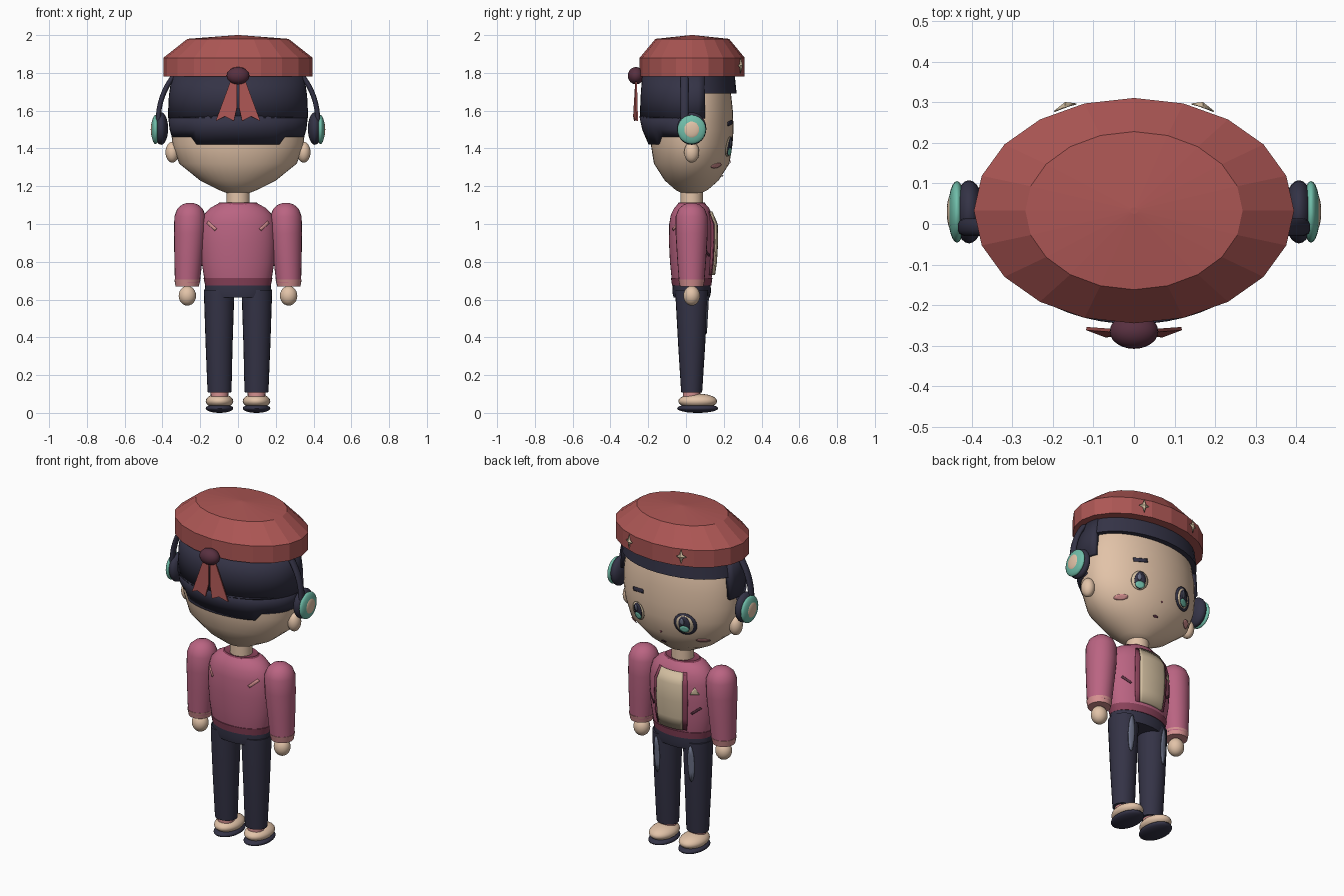
import bpy, bmesh, math
from mathutils import Matrix

if "Cube" in bpy.data.objects:
    bpy.data.objects.remove(bpy.data.objects["Cube"])


def make_mat(name, rgb):
    lin = [((c / 255 + 0.055) / 1.055) ** 2.4 for c in rgb] + [1.0]
    m = bpy.data.materials.new(name)
    m.use_nodes = True
    m.diffuse_color = lin
    m.node_tree.nodes["Principled BSDF"].inputs["Base Color"].default_value = lin
    return m


SKIN = make_mat("skin", (226, 195, 168))
RED = make_mat("hat red", (172, 86, 84))
ROSE = make_mat("jacket rose", (186, 100, 130))
DROSE = make_mat("dark rose", (138, 66, 90))
NAVY = make_mat("navy", (52, 51, 70))
TEAL = make_mat("teal", (112, 190, 170))
MAROON = make_mat("maroon", (88, 48, 64))
PINK = make_mat("pale pink", (214, 145, 145))
GREY = make_mat("blue grey", (108, 114, 136))
CREAM = make_mat("cream", (210, 190, 160))
CY = 0.03  # the body's centre line in y


def finish(name, bm, mat, angle=35, thick=0):
    bmesh.ops.recalc_face_normals(bm, faces=bm.faces)
    me = bpy.data.meshes.new(name)
    bm.to_mesh(me)
    bm.free()
    me.materials.append(mat)
    if angle:
        me.shade_smooth()
        me.set_sharp_from_angle(angle=math.radians(angle))
    ob = bpy.data.objects.new(name, me)
    bpy.context.collection.objects.link(ob)
    if thick:
        mod = ob.modifiers.new("thickness", "SOLIDIFY")
        mod.thickness = thick
        mod.offset = -1
    return ob


def lathe(name, rings, mat, segs=32, cy=CY, arc=None, angle=35, thick=0, shape=None):
    """Stack elliptical rings (z, rx, ry[, cx]); an arc in degrees leaves it open."""
    bm = bmesh.new()
    a0, a1 = arc or (0, 360)
    count = segs + 1 if arc else segs
    rows = []
    for z, rx, ry, *cx in rings:
        row = []
        for i in range(count):
            t = math.radians(a0 + (a1 - a0) * i / segs)
            p = [(cx[0] if cx else 0) + rx * math.cos(t), cy + ry * math.sin(t), z]
            row.append(bm.verts.new(shape(p) if shape else p))
        rows.append(row)
    for a, b in zip(rows, rows[1:]):
        for i in range(segs):
            j = (i + 1) % count
            bm.faces.new((a[i], a[j], b[j], b[i]))
    if not arc:
        bm.faces.new(rows[0])
        bm.faces.new(rows[-1])
    return finish(name, bm, mat, angle, thick)


def ball(name, loc, size, mat, segs=24):
    bm = bmesh.new()
    bmesh.ops.create_uvsphere(bm, u_segments=segs, v_segments=segs // 2, radius=1,
                              matrix=Matrix.Translation(loc) @ Matrix.Diagonal((*size, 1)))
    return finish(name, bm, mat, 60)


def surface(rings, x, z, side):
    """The y of a ring stack at x, z on its +y or -y side."""
    rings = sorted(rings)
    z = min(max(z, rings[0][0]), rings[-1][0])
    for a, b in zip(rings, rings[1:]):
        if a[0] <= z <= b[0]:
            f = (z - a[0]) / (b[0] - a[0])
            rx, ry = (a[k] + (b[k] - a[k]) * f for k in (1, 2))
            cx = a[3] if len(a) > 3 else 0
            return CY + side * ry * math.sqrt(max(0, 1 - ((x - cx) / rx) ** 2))


def decal(name, centre, pts, mat, rings, off=0.004, side=1, bump=0):
    """A thin patch of outline points draped on a ring stack."""
    bm = bmesh.new()

    def put(f, p):
        x, z = centre[0] + f * p[0], centre[1] + f * p[1]
        return bm.verts.new((x, surface(rings, x, z, side) + side * (off + bump * (1 - f)), z))
    mid = put(0, (0, 0))
    inner = [put(0.5, p) for p in pts]
    outer = [put(1, p) for p in pts]
    for i in range(len(pts)):
        j = (i + 1) % len(pts)
        bm.faces.new((mid, inner[i], inner[j]))
        bm.faces.new((inner[i], outer[i], outer[j], inner[j]))
    return finish(name, bm, mat, 35, 0.003)


def oval(rx, rz, n=20):
    return [(rx * math.cos(2 * math.pi * i / n), rz * math.sin(2 * math.pi * i / n)) for i in range(n)]


def slash(dx, dz, w):
    n = math.hypot(dx, dz)
    ox, oz = -dz / n * w, dx / n * w
    return [(dx + ox, dz + oz), (-dx + ox, -dz + oz), (-dx - ox, -dz - oz), (dx - ox, dz - oz)]


# Head and neck
head = [(1.16, .05, .045), (1.18, .1, .085), (1.23, .2, .142), (1.32, .312, .2), (1.42, .347, .216),
        (1.5, .355, .222), (1.6, .352, .218), (1.72, .33, .205), (1.82, .28, .17)]
lathe("head", head, SKIN, 40)
lathe("neck", [(1.06, .062, .06), (1.18, .062, .06)], SKIN, 20)

# Hair: a fringe band, side tier and nape tier
lathe("hair_fringe", [(1.69, .362, .238), (1.79, .348, .228)], NAVY, 32, thick=.03)
lathe("hair_sides", [(1.56, .372, .275), (1.68, .366, .27), (1.79, .35, .262)], NAVY, 28,
      arc=(165, 375), thick=.03)
lathe("hair_nape", [(1.42, .35, .228), (1.5, .362, .262), (1.57, .37, .277)], NAVY, 28, arc=(180, 360),
      thick=.025, shape=lambda p: (p[0], p[1], 1.46) if p[2] < 1.43 and abs(p[0]) > .22 else p)

# Hat with bead, ribbon tails and star pins
hat = [(1.78, .395, .278), (1.88, .395, .278), (1.98, .268, .195), (2.0, .01, .008)]
lathe("hat", hat, RED, 20, cy=.033, angle=0)
ball("hat_bead", (0, -.265, 1.785), (.06, .043, .046), MAROON)
for s, side in ((1, "left"), (-1, "right")):
    bm = bmesh.new()
    tail = [(.005, -.268, 1.77), (.035, -.268, 1.77), (.118, -.262, 1.545), (.07, -.28, 1.57),
            (.022, -.275, 1.545), (.005, -.27, 1.62)]
    bm.faces.new([bm.verts.new((s * x, y, z)) for x, y, z in tail])
    finish("ribbon_tail_" + side, bm, RED, 0, .008)
    star = [(0, .042), (.009, .011), (.028, 0), (.009, -.011), (0, -.042), (-.009, -.011), (-.028, 0), (-.009, .011)]
    decal("star_pin_" + side, (s * .17, 1.838), star, CREAM, hat, .008, bump=.012)

    # Ears and headphone cups
    ball("ear_" + side, (s * .348, CY, 1.38), (.036, .04, .055), SKIN)
    ball("cup_pad_" + side, (s * .407, CY, 1.505), (.037, .078, .086), NAVY)
    ball("cup_ring_" + side, (s * .437, CY, 1.5), (.022, .076, .077), TEAL)
    ball("cup_core_" + side, (s * .45, CY, 1.5), (.012, .045, .047), SKIN)

# Headband arch
cu = bpy.data.curves.new("headband", "CURVE")
cu.dimensions = "3D"
cu.bevel_depth = .014
cu.bevel_resolution = 3
sp = cu.splines.new("POLY")
sp.points.add(40)
for i, p in enumerate(sp.points):
    t = math.pi * i / 40
    p.co = (.422 * math.cos(t), 0, 1.55 + .395 * math.sin(t), 1)
cu.materials.append(NAVY)
band = bpy.data.objects.new("headband", cu)
band.location.y = -.008
band.scale.y = 1.5
bpy.context.collection.objects.link(band)

# Face
for s, side in ((1, "left"), (-1, "right")):
    ex, ez = s * .152, 1.41
    if s < 0:
        decal("eye_frame", (ex, ez), oval(.062, .066), NAVY, head, .005)
    decal("eye_white_" + side, (ex, ez), oval(.046, .054), CREAM, head, .009)
    decal("eye_iris_" + side, (ex, ez), oval(.031, .05), NAVY, head, .013)
    decal("eye_glow_" + side, (ex, ez - .028), oval(.026, .02), TEAL, head, .017)
    decal("eye_glint_" + side, (ex + .008, ez + .016), oval(.01, .02), GREY, head, .017)
    decal("blush_" + side, (s * .225, 1.31), oval(.03, .013), PINK, head, .005)
decal("brow", (.15, 1.535), slash(.04, -.006, .011), NAVY, head, .006)
decal("mouth", (.01, 1.255), oval(.016, .006, 10), MAROON, head)
decal("nose", (0, 1.33), oval(.005, .006, 8), DROSE, head)

# Jacket with hem, collar, front panel and painted slashes
torso = [(.68, .17, .1), (.72, .18, .107), (.8, .193, .115), (.9, .199, .12), (1.0, .196, .119),
         (1.05, .18, .11), (1.085, .148, .092), (1.105, .11, .074)]
lathe("jacket", torso, ROSE, 40)
lathe("jacket_hem", [(.675, .174, .104), (.715, .183, .11)], DROSE, 40)
lathe("collar", [(1.095, .118, .08), (1.113, .1, .07), (1.109, .072, .062)], DROSE, 32)
panel = [(.73, .187, .124), (.8, .203, .134), (.9, .211, .14), (1.0, .206, .138), (1.065, .175, .11)]
lathe("shirt_panel", panel, CREAM, 12, arc=(66, 114), thick=.025)
for s, side in ((1, "left"), (-1, "right")):
    edge = [(z, rx - .006, ry - .006) for z, rx, ry in panel]
    lathe("lapel_" + side, edge, DROSE, 3, arc=(90 - s * 32, 90 - s * 24), thick=.02)
    decal("pocket_" + side, (s * .145, .85), slash(.022, s * .018, .006), MAROON, torso, .005)
    decal("back_slash_" + side, (s * .14, .99), slash(.022, s * .02, .008), PINK, torso, .005, side=-1)
decal("chest_badge", (-.14, .965), [(0, .026), (-.022, -.018), (.022, -.018)], CREAM, torso, .006)

# Trousers
lathe("hips", [(.61, .168, .096), (.64, .178, .102), (.69, .172, .1)], NAVY, 32)
for s, side in ((1, "left"), (-1, "right")):
    leg = [(.108, .062, .055, s * .098), (.13, .064, .057, s * .098), (.35, .071, .071, s * .1),
           (.62, .08, .086, s * .1), (.65, .08, .086, s * .1)]
    lathe("leg_" + side, leg, NAVY, 24)
    decal("knee_patch_" + side, (s * .112, .53), oval(.02, .11, 12), GREY, leg, .006)

    # Ankles and shoes
    lathe("ankle_" + side, [(.07, .045, .045, s * .098), (.125, .048, .046, s * .098)], PINK, 20)
    ball("shoe_" + side, (s * .098, .062, .062), (.073, .103, .04), SKIN)
    ball("sole_" + side, (s * .098, .062, .024), (.073, .109, .024), NAVY)

    # Arms, cuffs and hands
    arm = [(1.112, .015, .015, s * .254), (1.103, .042, .042, s * .254), (1.08, .068, .069, s * .254),
           (1.04, .083, .085, s * .254), (.95, .083, .085, s * .256), (.82, .075, .077, s * .262),
           (.69, .066, .067, s * .268)]
    lathe("sleeve_" + side, arm, ROSE, 24, angle=50)
    lathe("cuff_" + side, [(.668, .061, .062, s * .269), (.705, .069, .07, s * .268)], PINK, 24)
    ball("hand_" + side, (s * .268, CY, .62), (.046, .044, .052), SKIN)
